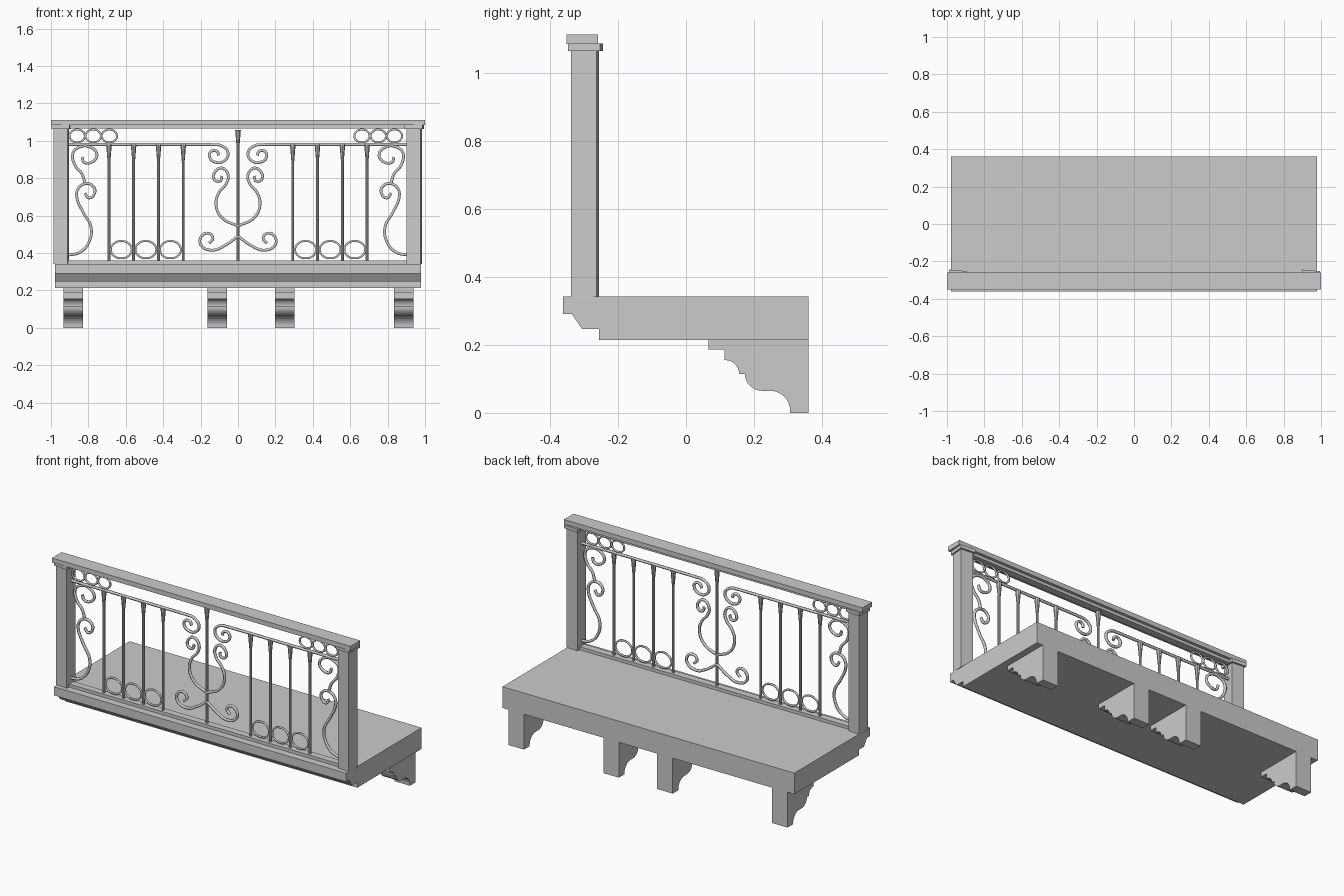
import bpy, bmesh, math
from mathutils import Matrix

if "Cube" in bpy.data.objects:
    bpy.data.objects.remove(bpy.data.objects["Cube"])

IRON_Y = -0.297


def finish(bm, name):
    bmesh.ops.recalc_face_normals(bm, faces=bm.faces)
    me = bpy.data.meshes.new(name)
    bm.to_mesh(me)
    bm.free()
    ob = bpy.data.objects.new(name, me)
    bpy.context.collection.objects.link(ob)
    return ob


def box(name, x0, x1, y0, y1, z0, z1, rot=0):
    bm = bmesh.new()
    bmesh.ops.create_cube(bm, size=1)
    bmesh.ops.scale(bm, vec=(x1 - x0, y1 - y0, z1 - z0), verts=bm.verts)
    ob = finish(bm, name)
    ob.location = ((x0 + x1) / 2, (y0 + y1) / 2, (z0 + z1) / 2)
    ob.rotation_euler.z = rot
    return ob


def extrude_x(name, prof, x0, x1):
    bm = bmesh.new()
    f = bm.faces.new([bm.verts.new((x0, y, z)) for y, z in prof])
    r = bmesh.ops.extrude_face_region(bm, geom=[f])
    vs = [v for v in r["geom"] if isinstance(v, bmesh.types.BMVert)]
    bmesh.ops.translate(bm, vec=(x1 - x0, 0, 0), verts=vs)
    return finish(bm, name)


def arc(cy, cz, ry, rz, a0, a1, n=8):
    return [(cy + ry * math.cos(math.radians(a0 + (a1 - a0) * i / n)),
             cz + rz * math.sin(math.radians(a0 + (a1 - a0) * i / n))) for i in range(n + 1)]


def rod(name, pts, sign=1, r=0.0085, cyclic=False):
    cu = bpy.data.curves.new(name, 'CURVE')
    cu.dimensions = '3D'
    cu.bevel_depth = r
    cu.bevel_resolution = 1
    cu.resolution_u = 6
    cu.use_fill_caps = True
    sp = cu.splines.new('BEZIER')
    sp.bezier_points.add(len(pts) - 1)
    for p, (x, z) in zip(sp.bezier_points, pts):
        p.co = (sign * x, IRON_Y, z)
        p.handle_left_type = p.handle_right_type = 'AUTO'
    sp.use_cyclic_u = cyclic
    ob = bpy.data.objects.new(name, cu)
    bpy.context.collection.objects.link(ob)


def ring(name, x, z, rx, rz):
    rod(name, [(x + a, z + b) for a, b in arc(0, 0, rx, rz, 0, 315, 7)], 1, 0.006, True)


def baluster(name, x, z0, z1):
    # Thin shaft with a flared head
    bm = bmesh.new()
    zf = z1 - 0.09
    for za, zb, ra, rb in ((z0, zf, 0.008, 0.008), (zf, z1, 0.008, 0.016)):
        bmesh.ops.create_cone(bm, cap_ends=True, segments=10, radius1=ra, radius2=rb, depth=zb - za,
                              matrix=Matrix.Translation((x, IRON_Y, (za + zb) / 2)))
    finish(bm, name)


# Floor slab with moulded front edge
extrude_x("floor_slab", [(-0.362, 0.342), (-0.362, 0.29), (-0.335, 0.29), (-0.306, 0.247),
                         (-0.256, 0.247), (-0.256, 0.214), (0.36, 0.214), (0.36, 0.342)], -0.978, 0.978)

# Support brackets
prof = [(0.36, 0.215), (0.066, 0.215), (0.066, 0.186), (0.113, 0.186), (0.113, 0.155)]
prof += arc(0.115, 0.114, 0.041, 0.041, 90, 0)
prof += arc(0.224, 0.114, 0.051, 0.049, 180, 270)
prof += arc(0.247, 0.006, 0.059, 0.059, 90, 0)
prof += [(0.306, 0), (0.36, 0)]
for x in (-0.88, -0.111, 0.25, 0.885):
    extrude_x("bracket", prof, x - 0.052, x + 0.052)

# Posts and caps, slightly turned
for x in (-0.945, 0.942):
    a = math.radians(-5)
    box("post", x - 0.038, x + 0.038, IRON_Y - 0.038, IRON_Y + 0.038, 0.34, 1.064, a)
    box("post_cap", x - 0.0475, x + 0.0475, -0.343, -0.248, 1.064, 1.085, a)

# Rails
box("hand_rail", -1, 1, -0.351, -0.259, 1.084, 1.112)
box("under_rail", -0.91, 0.91, -0.318, -0.276, 1.066, 1.085)
box("bottom_rail", -0.91, 0.91, -0.318, -0.276, 0.341, 0.361)

# Balusters and rings
baluster("centre_baluster", 0, 0.36, 1.058)
for s in (-1, 1):
    for x in (0.69, 0.558, 0.425, 0.293):
        baluster("baluster", s * x, 0.36, 0.98)
    for x in (0.624, 0.493, 0.361):
        ring("lower_ring", s * x, 0.418, 0.056, 0.046)
for x in (-0.86, -0.774, -0.688, 0.663, 0.75, 0.836):
    ring("upper_ring", x, 1.026, 0.041, 0.034)

# Mirrored scrollwork
scrolls = {
    "top_bar_scroll": [(0.15, 0.98), (0.086, 0.972), (0.053, 0.935), (0.075, 0.892), (0.123, 0.886),
                       (0.152, 0.913), (0.144, 0.943), (0.112, 0.943), (0.104, 0.922)],
    "lyre_scroll": [(0, 0.544), (0.086, 0.588), (0.118, 0.661), (0.10, 0.726), (0.064, 0.769),
                    (0.053, 0.817), (0.086, 0.854), (0.123, 0.833), (0.128, 0.795), (0.096, 0.785),
                    (0.086, 0.811)],
    "base_scroll": [(0, 0.49), (0.07, 0.44), (0.139, 0.415), (0.198, 0.442), (0.198, 0.485),
                    (0.16, 0.506), (0.134, 0.479), (0.155, 0.453)],
    "side_upper_scroll": [(0.834, 0.913), (0.824, 0.886), (0.781, 0.886), (0.754, 0.924), (0.791, 0.967),
                          (0.845, 0.967), (0.882, 0.935), (0.872, 0.87), (0.834, 0.822), (0.818, 0.769)],
    "side_lower_scroll": [(0.818, 0.72), (0.797, 0.694), (0.765, 0.726), (0.781, 0.763), (0.824, 0.769),
                          (0.856, 0.742), (0.862, 0.70), (0.829, 0.619), (0.786, 0.538), (0.797, 0.458),
                          (0.845, 0.404), (0.91, 0.388)],
}
for s in (-1, 1):
    rod("top_bar", [(0.915, 0.98), (0.148, 0.98)], s)
    for name, pts in scrolls.items():
        rod(name, pts, s)
